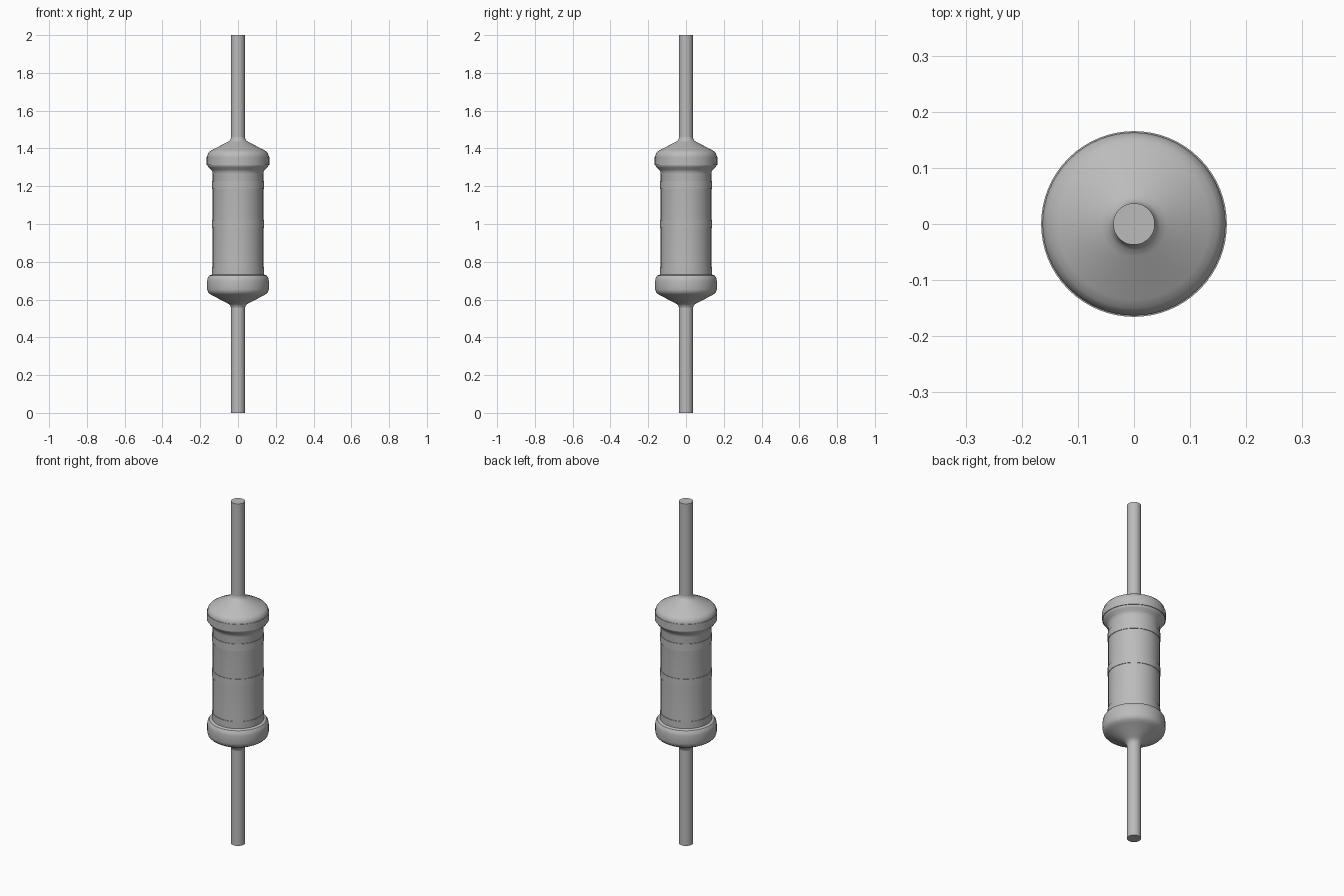
import bpy
import math

cube = bpy.data.objects.get("Cube")
if cube:
    bpy.data.objects.remove(cube, do_unlink=True)

SIDES = 64
grey = bpy.data.materials.new("plain_grey")
grey.use_nodes = True
colour = (0.5, 0.5, 0.5, 1)
grey.diffuse_color = colour
grey.node_tree.nodes["Principled BSDF"].inputs["Base Color"].default_value = colour


def lathe(name, profile):
    """Spin (radius, height) points about z and cap both ends."""
    verts, faces = [], []
    for r, z in profile:
        for i in range(SIDES):
            a = math.tau * i / SIDES
            verts.append((r * math.cos(a), r * math.sin(a), z))
    for k in range(len(profile) - 1):
        for i in range(SIDES):
            j = (i + 1) % SIDES
            low, high = k * SIDES, (k + 1) * SIDES
            faces.append((low + i, low + j, high + j, high + i))
    faces.append(tuple(reversed(range(SIDES))))
    faces.append(tuple(range(len(verts) - SIDES, len(verts))))
    mesh = bpy.data.meshes.new(name)
    mesh.from_pydata(verts, [], faces)
    mesh.materials.append(grey)
    obj = bpy.data.objects.new(name, mesh)
    bpy.context.collection.objects.link(obj)
    bpy.ops.object.select_all(action="DESELECT")
    obj.select_set(True)
    bpy.context.view_layer.objects.active = obj
    bpy.ops.object.shade_smooth_by_angle(angle=math.radians(35))
    return obj


# Wire leads
lathe("lower_lead", [(0.037, 0), (0.037, 0.58)])
lathe("upper_lead", [(0.037, 1.43), (0.037, 2)])

# Rounded, flared body
lathe("body", [
    (0.037, 0.555), (0.039, 0.565), (0.046, 0.573), (0.058, 0.582),
    (0.135, 0.621), (0.15, 0.63), (0.159, 0.64), (0.163, 0.655),
    (0.163, 0.70), (0.16, 0.715), (0.152, 0.727), (0.135, 0.733),
    (0.134, 0.75), (0.134, 1.265), (0.136, 1.277), (0.142, 1.287),
    (0.155, 1.299), (0.161, 1.307), (0.163, 1.318), (0.163, 1.358),
    (0.159, 1.373), (0.15, 1.384), (0.135, 1.393), (0.058, 1.433),
    (0.046, 1.440), (0.039, 1.449), (0.037, 1.46)])

# Thin raised bands
for name, radius, bottom in (("lower_band", 0.137, 0.731), ("middle_band", 0.137, 0.979),
                             ("upper_band", 0.137, 1.185), ("cap_band", 0.1655, 1.313)):
    lathe(name, [(radius, bottom), (radius, bottom + 0.042)])
